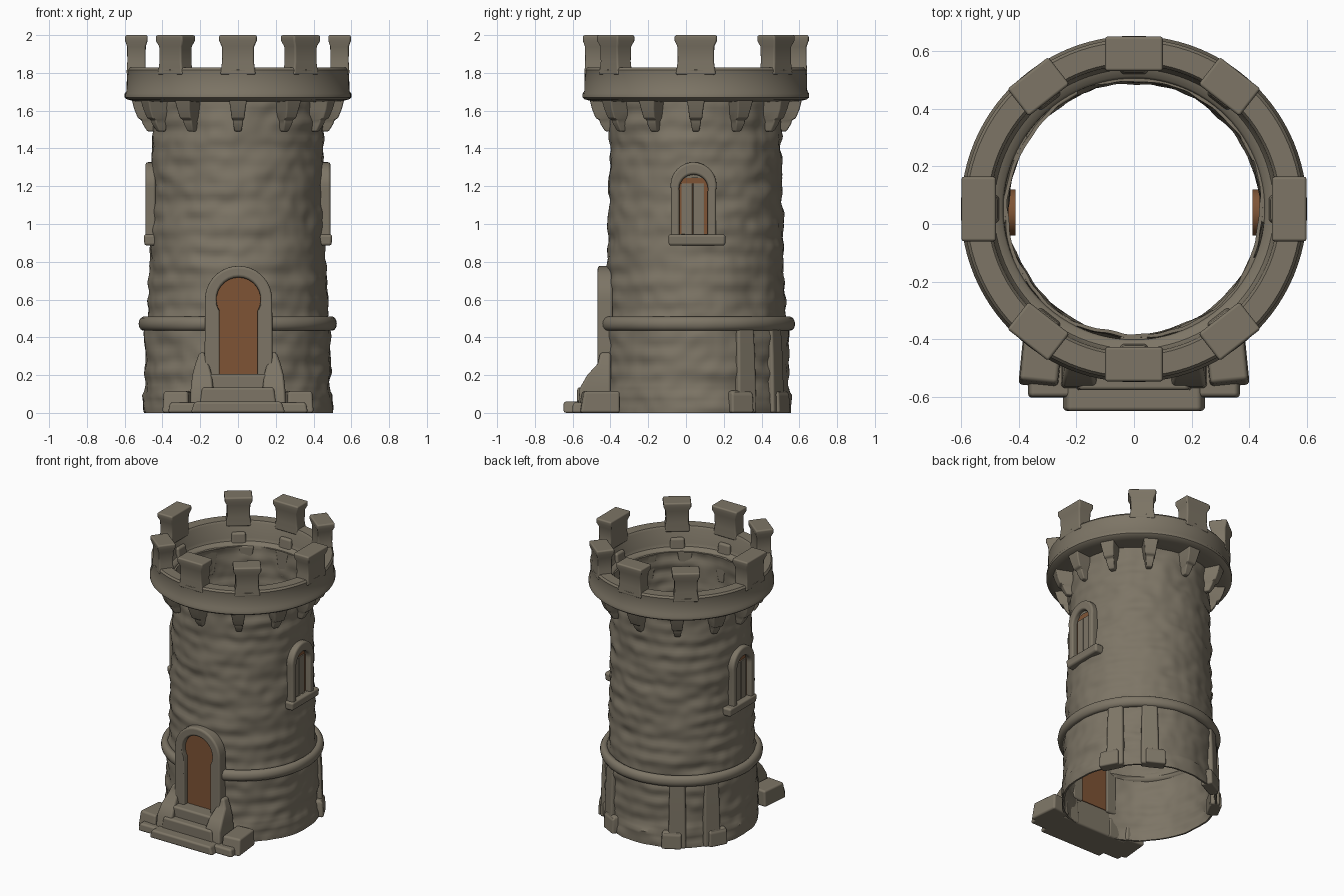
import bpy, bmesh, math
from mathutils import Vector, noise

if "Cube" in bpy.data.objects:
    bpy.data.objects.remove(bpy.data.objects["Cube"])

CY = 0.052          # tower axis in y
PI = math.pi


def material(name, rgb):
    m = bpy.data.materials.new(name)
    m.diffuse_color = (*rgb, 1)
    m.use_nodes = True
    m.node_tree.nodes["Principled BSDF"].inputs["Base Color"].default_value = m.diffuse_color
    return m


STONE = material("stone", (0.205, 0.178, 0.132))
WOOD = material("brown wood", (0.21, 0.088, 0.036))


def finish(name, bm, mat, bevel=0.0, loc=(0, CY, 0), rot=0.0):
    bmesh.ops.recalc_face_normals(bm, faces=bm.faces)
    me = bpy.data.meshes.new(name)
    bm.to_mesh(me)
    bm.free()
    me.materials.append(mat)
    me.polygons.foreach_set("use_smooth", [True] * len(me.polygons))
    me.set_sharp_from_angle(angle=math.radians(40))
    ob = bpy.data.objects.new(name, me)
    bpy.context.collection.objects.link(ob)
    ob.location = loc
    ob.rotation_euler.z = rot
    if bevel:
        b = ob.modifiers.new("soft_edges", "BEVEL")
        b.width, b.segments, b.limit_method = bevel, 3, "ANGLE"
        b.harden_normals = True
    return ob


def loft(name, sections, bevel=0.014, mat=STONE, angle=0.0, loc=(0, CY, 0)):
    """Stack of rectangles (z, inner, outer, half width); local x points outward."""
    bm = bmesh.new()
    rings = [[bm.verts.new(p) for p in ((a, -w, z), (b, -w, z), (b, w, z), (a, w, z))]
             for z, a, b, w in sections]
    for lo, hi in zip(rings, rings[1:]):
        for i in range(4):
            j = (i + 1) % 4
            bm.faces.new((lo[i], lo[j], hi[j], hi[i]))
    bm.faces.new(rings[0])
    bm.faces.new(rings[-1])
    return finish(name, bm, mat, bevel, loc, angle)


def lathe(name, profile, segs=96, rough=0.0, hole=None):
    """Closed profile of (radius, z) turned about the tower axis."""
    bm = bmesh.new()
    cols = []
    for s in range(segs):
        a = 2 * PI * s / segs
        c, d = math.cos(a), math.sin(a)
        col = []
        for r, z in profile:
            if rough:
                r += rough * noise.noise(Vector((c * 2.5, d * 2.5, z * 11)))
                r += rough * 0.5 * noise.noise(Vector((c * 7, d * 7, z * 16 + 7)))
            col.append(bm.verts.new((r * c, r * d, z)))
        cols.append(col)
    n = len(profile)
    for s in range(segs):
        p, q = cols[s], cols[(s + 1) % segs]
        for i in range(n):
            j = (i + 1) % n
            bm.faces.new((p[i], q[i], q[j], p[j]))
    if hole:
        gone = [f for f in bm.faces if hole(f.calc_center_median())]
        bmesh.ops.delete(bm, geom=gone, context="FACES")
    return finish(name, bm, STONE)


def arch(hw, z0, zc, r, n=18):
    """Outline of an arched opening, left foot to right foot."""
    a0 = math.acos(min(1, hw / r))
    pts = [(-hw, z0)]
    for i in range(n + 1):
        a = PI + a0 - (PI + 2 * a0) * i / n
        pts.append((r * math.cos(a), zc + r * math.sin(a)))
    return pts + [(hw, z0)]


def arch_frame(name, outer, inner, back, front, angle, loc):
    bm = bmesh.new()
    loops = [[bm.verts.new((d, u, z)) for u, z in pts]
             for pts, d in ((outer, back), (outer, front), (inner, front), (inner, back))]
    for i in range(len(outer) - 1):
        for k in range(4):
            a, b = loops[k], loops[(k + 1) % 4]
            bm.faces.new((a[i], a[i + 1], b[i + 1], b[i]))
    for e in (0, -1):
        bm.faces.new([l[e] for l in loops])
    return finish(name, bm, STONE, 0.014, loc, angle)


def arch_panel(name, outline, back, front, mat, angle, loc):
    bm = bmesh.new()
    a = [bm.verts.new((back, u, z)) for u, z in outline]
    b = [bm.verts.new((front, u, z)) for u, z in outline]
    bm.faces.new(a)
    bm.faces.new(b)
    for i in range(len(a)):
        j = (i + 1) % len(a)
        bm.faces.new((a[i], a[j], b[j], b[i]))
    return finish(name, bm, mat, 0.0, loc, angle)


# Tower wall: thin hollow shell with uneven stone courses, open at door and windows
def wall_radius(z):
    if z < 0.1:
        return 0.502
    if z < 0.46:
        return 0.492
    return 0.474 - 0.02 * min(1, (z - 0.46) / 0.9)


def wall_hole(c):
    door = c.y < 0 and abs(c.x) < 0.115 and 0.18 < c.z < 0.68
    window = abs(c.y + 0.012) < 0.085 and 0.95 < c.z < 1.25
    return door or window


heights = [1.67 * i / 90 for i in range(91)]
outer = [(wall_radius(z) + 0.0025 * math.sin(z * 2 * PI / 0.095), z) for z in heights]
inner = [(r - 0.012, z) for r, z in reversed(outer)]
lathe("tower_wall", outer + inner, 144, 0.013, wall_hole)

# Rounded string course, interrupted by the door
band = [(0.496 + 0.029 * math.cos(a), 0.472 + 0.038 * math.sin(a))
        for a in [2 * PI * i / 14 for i in range(14)]]
lathe("string_course", band, 96, 0.003, lambda c: c.y < 0 and abs(c.x) < 0.13)

# Parapet ring with lower lip and inner ledge
lathe("parapet", [(0.452, 1.645), (0.55, 1.65), (0.588, 1.66), (0.6, 1.67), (0.6, 1.69),
                  (0.59, 1.705), (0.588, 1.80), (0.59, 1.815), (0.58, 1.828), (0.508, 1.828),
                  (0.498, 1.815), (0.495, 1.71), (0.485, 1.69), (0.46, 1.68), (0.453, 1.67)])

# Merlons with flared caps, and blocks on the inner ledge below them
for deg in (0, 52, 90, 128, 180, 232, 270, 308):
    a = math.radians(deg)
    w = 0.112 if deg % 180 == 0 else 0.1 if deg % 90 == 0 else 0.09
    loft("merlon", [(1.79, 0.488, 0.59, w - 0.006), (1.86, 0.49, 0.586, w - 0.016),
                    (1.94, 0.488, 0.587, w - 0.014), (1.97, 0.478, 0.598, w),
                    (2.0, 0.478, 0.598, w)], 0.01, angle=a)
    loft("ledge_block", [(1.66, 0.465, 0.51, 0.05), (1.75, 0.475, 0.51, 0.045)], angle=a)

# Corbels under the parapet
for deg in (0, 28, 58, 90, 122, 152, 180, 208, 238, 270, 302, 332):
    loft("corbel", [(1.49, 0.44, 0.48, 0.018), (1.53, 0.44, 0.505, 0.026),
                    (1.55, 0.44, 0.51, 0.028), (1.56, 0.44, 0.53, 0.034),
                    (1.61, 0.44, 0.55, 0.04), (1.67, 0.44, 0.565, 0.05)],
         0.008, angle=math.radians(deg))

# Pilasters and foot blocks around the back of the base
for deg in (32, 58, 122, 148):
    loft("base_pilaster", [(0.0, 0.46, 0.522, 0.058), (0.3, 0.46, 0.514, 0.054),
                           (0.46, 0.46, 0.505, 0.05)], angle=math.radians(deg))
for deg in (28, 62, 118, 152):
    loft("foot_block", [(0.0, 0.455, 0.535, 0.066), (0.1, 0.455, 0.53, 0.064),
                        (0.118, 0.455, 0.515, 0.056)], angle=math.radians(deg))

# Doorway: horseshoe frame and wooden door
FRONT = -PI / 2
at = (0.003, CY, 0)
arch_frame("door_frame", arch(0.18, 0.17, 0.60, 0.178), arch(0.1, 0.17, 0.60, 0.117),
           0.44, 0.52, FRONT, at)
arch_panel("door", arch(0.105, 0.18, 0.60, 0.122), 0.45, 0.482, WOOD, FRONT, at)

# Front steps, bottom to top
for name, z, out, hw in (("lower_step", 0.06, 0.70, 0.23), ("middle_step", 0.135, 0.628, 0.19),
                         ("upper_step", 0.205, 0.575, 0.165)):
    loft(name, [(0.0, 0.455, out, hw + 0.02), (z, 0.455, out, hw)], angle=FRONT)
loft("step_base", [(0.0, 0.455, 0.655, 0.37), (0.055, 0.455, 0.65, 0.36)], angle=FRONT)

# Stepped cheek blocks on both sides of the stairs
for side in (-1, 1):
    loft("stair_cheek", [(0.0, 0.45, 0.625, 0.065), (0.13, 0.45, 0.615, 0.06),
                         (0.20, 0.45, 0.575, 0.052), (0.26, 0.45, 0.52, 0.036),
                         (0.32, 0.45, 0.505, 0.014)],
         angle=FRONT, loc=(side * 0.19, CY, 0))
    loft("corner_block", [(0.0, 0.41, 0.62, 0.07), (0.115, 0.41, 0.60, 0.065)],
         angle=FRONT + side * 0.1, loc=(side * 0.27, CY, 0))

# Side windows: arched frame, sill, wooden panel and stone-coloured shutter
for side, angle in ((1, 0.0), (-1, PI)):
    at = (0, 0.04, 0)
    arch_frame("window_frame", arch(0.12, 0.93, 1.205, 0.122), arch(0.075, 0.93, 1.185, 0.076),
               0.435, 0.49, angle, at)
    arch_panel("window_panel", arch(0.078, 0.94, 1.185, 0.08), 0.41, 0.452, WOOD, angle, at)
    for k in (-1, 1):
        loft("window_shutter", [(0.945, 0.447, 0.46, 0.029), (1.215, 0.447, 0.46, 0.029)],
             0.003, angle=angle, loc=(0, 0.036 + k * 0.031, 0))
    loft("window_sill", [(0.885, 0.43, 0.495, 0.15), (0.945, 0.43, 0.5, 0.152)],
         0.015, angle=angle, loc=(0, 0.058, 0))
